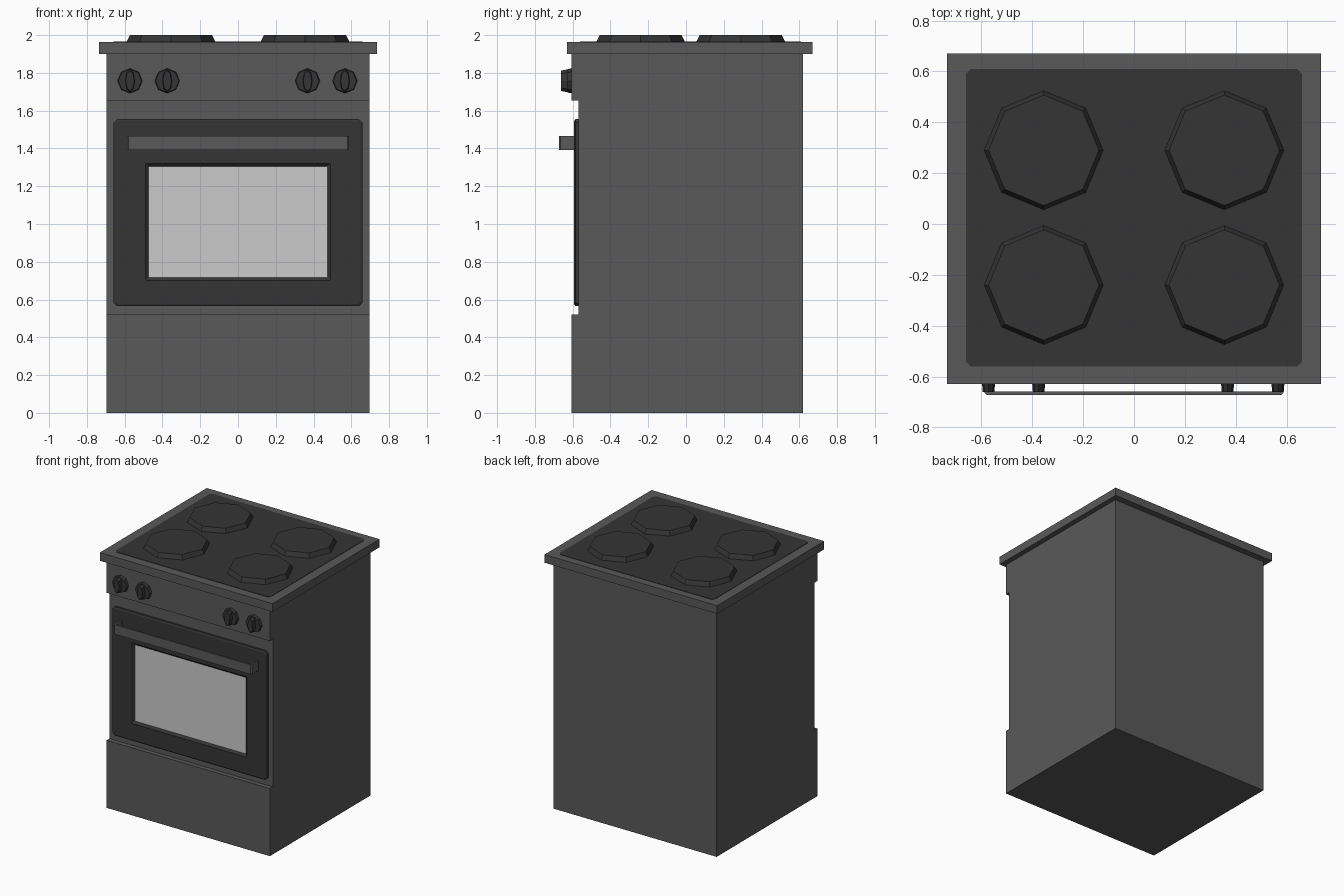
import bpy, bmesh, math
from mathutils import Matrix, Vector

if "Cube" in bpy.data.objects:
    bpy.data.objects.remove(bpy.data.objects["Cube"])


def material(name, v):
    m = bpy.data.materials.new(name)
    m.diffuse_color = (v, v, v, 1)
    m.use_nodes = True
    m.node_tree.nodes["Principled BSDF"].inputs["Base Color"].default_value = m.diffuse_color
    return m


STEEL = material("steel grey", 0.10)
DARK = material("dark enamel", 0.035)
GLASS = material("pale glass", 0.60)


def finish(name, bm, *mats):
    bmesh.ops.recalc_face_normals(bm, faces=bm.faces)
    me = bpy.data.meshes.new(name)
    bm.to_mesh(me)
    bm.free()
    for m in mats:
        me.materials.append(m)
    ob = bpy.data.objects.new(name, me)
    bpy.context.collection.objects.link(ob)
    return ob


def extrude(name, pts, direction, mat):
    """Solid from a closed outline pushed along a direction."""
    bm = bmesh.new()
    f = bm.faces.new([bm.verts.new(p) for p in pts])
    r = bmesh.ops.extrude_face_region(bm, geom=[f], use_keep_orig=True)
    vs = [g for g in r["geom"] if isinstance(g, bmesh.types.BMVert)]
    bmesh.ops.translate(bm, verts=vs, vec=direction)
    return finish(name, bm, mat)


def box(name, x0, x1, y0, y1, z0, z1, mat):
    pts = [(x0, y0, z0), (x1, y0, z0), (x1, y1, z0), (x0, y1, z0)]
    return extrude(name, pts, (0, 0, z1 - z0), mat)


def cut_rect(x0, x1, y0, y1, c):
    """Rectangle with clipped corners."""
    return [(x0 + c, y0), (x1 - c, y0), (x1, y0 + c), (x1, y1 - c),
            (x1 - c, y1), (x0 + c, y1), (x0, y1 - c), (x0, y0 + c)]


def prism(name, r1, r2, depth, mat, matrix):
    bm = bmesh.new()
    bmesh.ops.create_cone(bm, cap_ends=True, segments=8, radius1=r1, radius2=r2,
                          depth=depth, matrix=matrix)
    return finish(name, bm, mat)


# Cabinet: side profile with a shallow recess for the door
profile = [(-0.605, 0), (0.62, 0), (0.62, 1.9), (-0.605, 1.9),
           (-0.605, 1.655), (-0.57, 1.655), (-0.57, 0.52), (-0.605, 0.52)]
extrude("cabinet", [(-0.695, y, z) for y, z in profile], (1.39, 0, 0), STEEL)

# Worktop and cooking surface
box("worktop", -0.735, 0.735, -0.63, 0.67, 1.9, 1.963, STEEL)
extrude("cooking_surface", [(x, y, 1.96) for x, y in cut_rect(-0.66, 0.66, -0.56, 0.61, 0.018)],
        (0, 0, 0.006), DARK)

# Hotplates
for x in (-0.355, 0.355):
    for y in (-0.24, 0.29):
        prism("hotplate", 0.235, 0.217, 0.036, DARK, Matrix.Translation((x, y, 1.982)))

# Oven door: bevelled front, splayed window opening with glass at the back
bm = bmesh.new()
loops = [(cut_rect(-0.658, 0.658, 0.565, 1.555, 0.018), -0.57),
         (cut_rect(-0.658, 0.658, 0.565, 1.555, 0.018), -0.586),
         (cut_rect(-0.648, 0.648, 0.575, 1.545, 0.014), -0.592),
         (cut_rect(-0.490, 0.490, 0.700, 1.320, 0.002), -0.592),
         (cut_rect(-0.473, 0.473, 0.717, 1.305, 0.002), -0.578)]
rings = [[bm.verts.new((x, y, z)) for x, z in pts] for pts, y in loops]
for a, b in zip(rings, rings[1:]):
    for i in range(8):
        j = (i + 1) % 8
        bm.faces.new((a[i], a[j], b[j], b[i]))
bm.faces.new(rings[0])
glass = bm.faces.new(rings[-1])
glass.material_index = 1
finish("oven_door", bm, DARK, GLASS)

# Door handle: flat bar with returns at both ends
outer = [(-0.587, -0.585), (-0.587, -0.664), (-0.579, -0.672),
         (0.579, -0.672), (0.587, -0.664), (0.587, -0.585)]
inner = [(0.573, -0.585), (0.573, -0.659), (-0.573, -0.659), (-0.573, -0.585)]
extrude("door_handle", [(x, y, 1.393) for x, y in outer + inner], (0, 0, 0.073), STEEL)

# Control knobs: eight-sided base with a narrow pointed-oval grip
turn = Matrix.Rotation(math.pi / 2, 4, 'X')
for x in (-0.572, -0.375, 0.368, 0.566):
    prism("knob_base", 0.067, 0.062, 0.03, DARK,
          Matrix.Translation((x, -0.613, 1.758)) @ turn)
    prism("knob_grip", 0.062, 0.054, 0.04, DARK,
          Matrix.Translation((x, -0.641, 1.758)) @ Matrix.Diagonal((0.42, 1, 1, 1)) @ turn)
